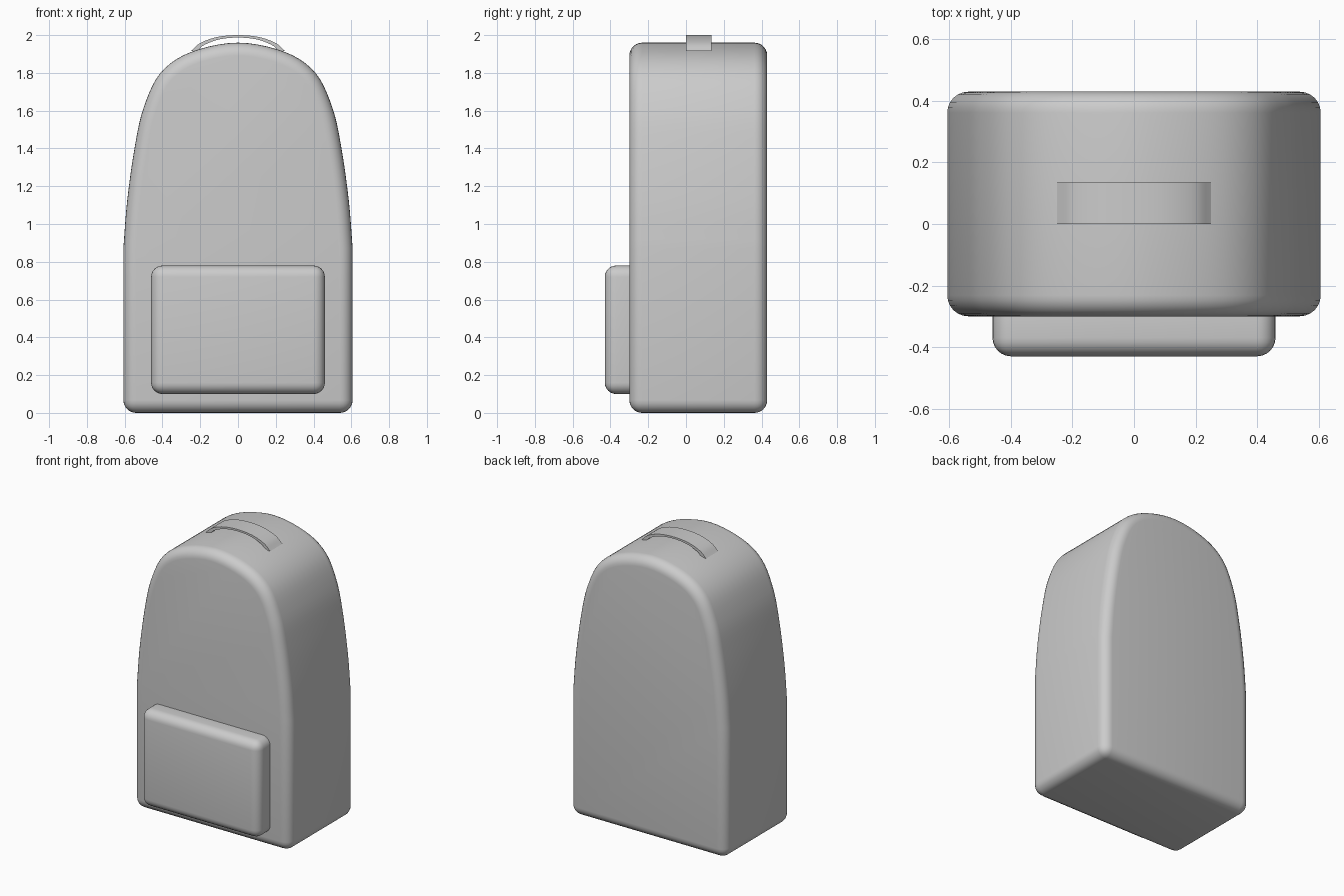
import bpy, bmesh
from mathutils import Vector

if "Cube" in bpy.data.objects:
    bpy.data.objects.remove(bpy.data.objects["Cube"])


def spline(pts, steps):
    """Smooth curve through the points (Catmull-Rom)."""
    p = [Vector(q) for q in pts]
    p = [2 * p[0] - p[1]] + p + [2 * p[-1] - p[-2]]
    out = []
    for i in range(1, len(p) - 2):
        a, b, c, d = p[i - 1:i + 3]
        for s in range(steps):
            t = s / steps
            out.append(0.5 * (2 * b + (c - a) * t + (2 * a - 5 * b + 4 * c - d) * t ** 2
                              + (3 * b - a - 3 * c + d) * t ** 3))
    return out + [p[-2]]


def mirrored(half):
    """Complete a right-hand half arch to the left side."""
    return half + [(-x, z) for x, z in reversed(half[:-1])]


def extrude_profile(name, outline, y0, y1, bevel=0.0):
    """Extrude an x-z outline from y0 to y1 and round its edges."""
    bm = bmesh.new()
    face = bm.faces.new([bm.verts.new((x, y0, z)) for x, z in outline])
    ext = bmesh.ops.extrude_face_region(bm, geom=[face])
    for v in ext["geom"]:
        if isinstance(v, bmesh.types.BMVert):
            v.co.y = y1
    bmesh.ops.recalc_face_normals(bm, faces=bm.faces[:])
    mesh = bpy.data.meshes.new(name)
    bm.to_mesh(mesh)
    bm.free()
    obj = bpy.data.objects.new(name, mesh)
    bpy.context.collection.objects.link(obj)
    bpy.ops.object.select_all(action='DESELECT')
    obj.select_set(True)
    bpy.context.view_layer.objects.active = obj
    if bevel:
        mod = obj.modifiers.new("rounded_edges", 'BEVEL')
        mod.width = bevel
        mod.segments = 6
        mod.limit_method = 'ANGLE'
        mod.angle_limit = 0.9
        mod.use_clamp_overlap = False
        bpy.ops.object.modifier_apply(modifier=mod.name)
    bpy.ops.object.shade_smooth_by_angle(angle=0.6)
    return obj


# Main bag: straight lower sides, arched top
arch = mirrored([(0.607, 0.87), (0.587, 1.12), (0.548, 1.40), (0.50, 1.615),
                 (0.41, 1.80), (0.25, 1.91), (0, 1.96)])
body = [(-0.607, 0), (0.607, 0)] + [tuple(v) for v in spline(arch, 5)]
extrude_profile("bag_body", body, -0.30, 0.43, 0.068)

# Front pocket, partly sunk into the bag
pocket = [(-0.46, 0.10), (0.46, 0.10), (0.46, 0.78), (-0.46, 0.78)]
extrude_profile("front_pocket", pocket, -0.43, -0.22, 0.06)

# Carry handle: thin arched strap
outer = spline(mirrored([(0.25, 1.915), (0.20, 1.958), (0.11, 1.99), (0, 2.0)]), 5)
inner = spline(mirrored([(0.215, 1.915), (0.18, 1.947), (0.10, 1.977), (0, 1.987)]), 5)
extrude_profile("carry_handle", [tuple(v) for v in outer + inner[::-1]], 0.0, 0.135)
